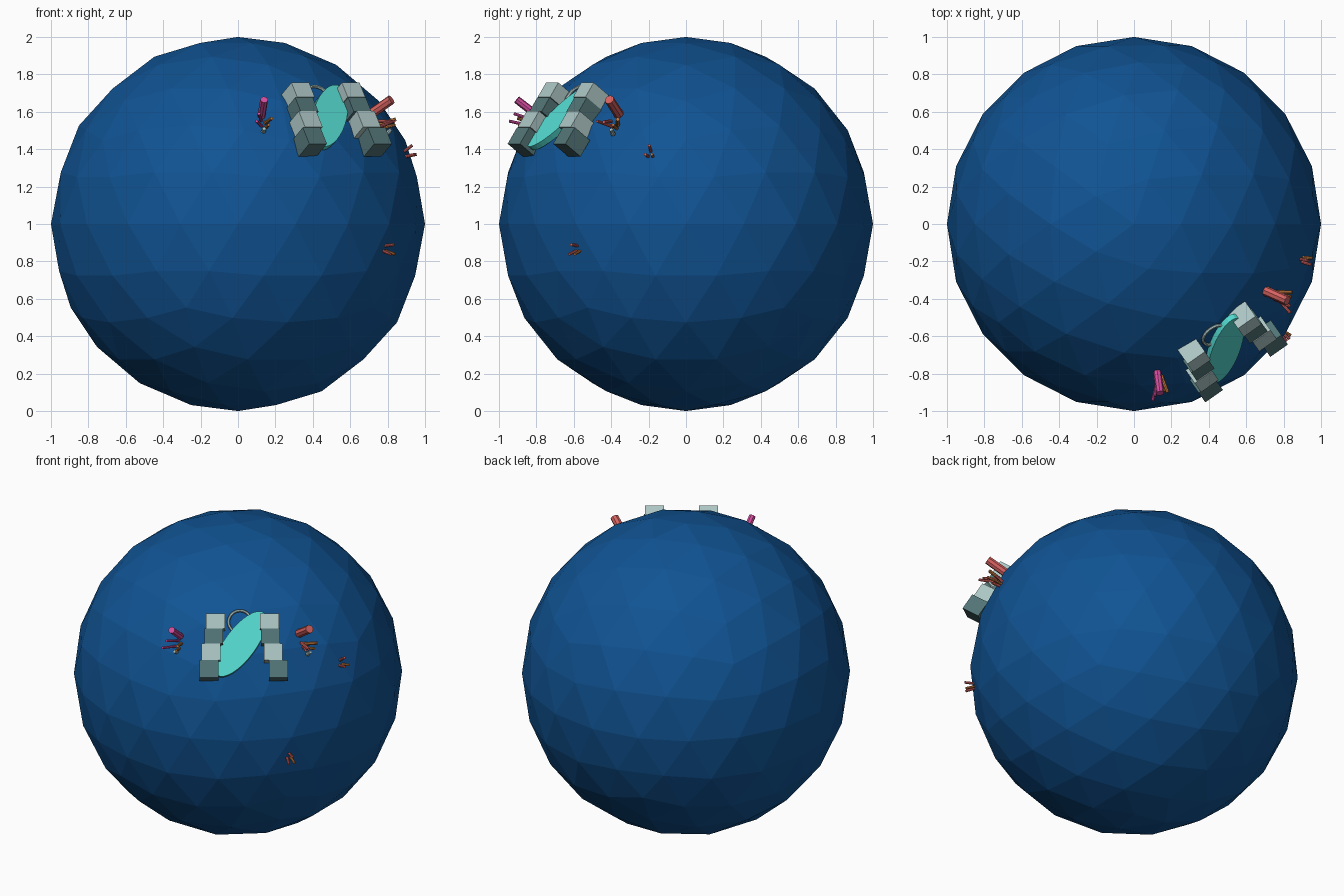
import bpy, bmesh, math
from mathutils import Matrix, Vector

if "Cube" in bpy.data.objects:
    bpy.data.objects.remove(bpy.data.objects["Cube"])


def srgb(r, g, b):
    f = lambda c: (c / 255 / 12.92) if c < 10 else ((c / 255 + 0.055) / 1.055) ** 2.4
    return (f(r), f(g), f(b), 1)


def mat(name, *c):
    m = bpy.data.materials.new(name)
    m.diffuse_color = srgb(*c)
    m.use_nodes = True
    m.node_tree.nodes["Principled BSDF"].inputs["Base Color"].default_value = m.diffuse_color
    return m


OCEAN = mat("ocean_blue", 16, 83, 147)
PALE = mat("pale_stone", 172, 198, 196)
DARK = mat("dark_stone", 82, 116, 118)
CYAN = mat("cyan_glow", 84, 218, 208)
PINK = mat("pink_coral", 214, 78, 160)
RED = mat("red_coral", 214, 98, 96)
ORANGE = mat("orange_coral", 196, 120, 60)

CENTRE = Vector((0, 0, 1))
AZ, EL = math.radians(-55), math.radians(35)
# local frame of the ruin: side, up along the surface, outward
n = Vector((math.cos(EL) * math.cos(AZ), math.cos(EL) * math.sin(AZ), math.sin(EL)))
t = Vector((-math.sin(AZ), math.cos(AZ), 0))
m = n.cross(t)
FRAME = Matrix.Translation(CENTRE) @ Matrix((t, m, n)).transposed().to_4x4()


def finish(name, bm, material, matrix=Matrix()):
    bm.transform(matrix)
    me = bpy.data.meshes.new(name)
    bm.to_mesh(me)
    bm.free()
    me.materials.append(material)
    ob = bpy.data.objects.new(name, me)
    bpy.context.collection.objects.link(ob)
    return ob


# planet
bm = bmesh.new()
bmesh.ops.create_icosphere(bm, subdivisions=3, radius=1)
finish("ocean_globe", bm, OCEAN, Matrix.Translation(CENTRE))

# two pillars of four stacked blocks, alternating pale and dark
edges = [0.174, 0.08, -0.012, -0.115, -0.222]
columns = {"left": [-0.138, -0.148, -0.165, -0.177],
           "right": [0.192, 0.198, 0.215, 0.247]}
for side, xs in columns.items():
    for i, x in enumerate(xs):
        hi, lo = edges[i], edges[i + 1]
        top = 1.070 if i % 2 == 0 else 1.065
        bm = bmesh.new()
        bmesh.ops.create_cube(bm, size=1)
        bm.transform(Matrix.Translation((x, (hi + lo) / 2, top - 0.06))
                     @ Matrix.Diagonal((0.115, hi - lo, 0.12, 1)))
        finish(f"{side}_pillar_block_{i + 1}", bm, DARK if i % 2 else PALE, FRAME)

# leaning oval portal disc
bm = bmesh.new()
bmesh.ops.create_cone(bm, cap_ends=True, segments=32, radius1=1, radius2=1, depth=1)
bm.transform(Matrix.Translation((0.015, -0.005, 1.0)) @ Matrix.Rotation(math.radians(54), 4, 'Z')
             @ Matrix.Diagonal((0.24, 0.095, 0.035, 1)))
finish("portal_disc", bm, CYAN, FRAME)

# stone ring behind the disc
bpy.ops.mesh.primitive_torus_add(major_segments=20, minor_segments=6,
                                 major_radius=0.07, minor_radius=0.009)
ring = bpy.context.object
ring.name = "stone_ring"
ring.data.transform(FRAME @ Matrix.Translation((0.012, 0.135, 0.99)))
ring.data.materials.append(PALE)


# corals: tubes from base to tip, coordinates relative to the globe centre
def tube(name, base, tip, r1, r2, material):
    a, b = Vector(base), Vector(tip)
    bm = bmesh.new()
    bmesh.ops.create_cone(bm, cap_ends=True, segments=8, radius1=r1, radius2=r2,
                          depth=(b - a).length)
    rot = (b - a).to_track_quat('Z', 'Y').to_matrix().to_4x4()
    finish(name, bm, material, Matrix.Translation(CENTRE + (a + b) / 2) @ rot)


tube("pink_coral_trunk", (.122, -.77, .56), (.14, -.905, .665), .022, .021, PINK)
tube("pink_coral_branch_low", (.13, -.81, .52), (.10, -.945, .55), .009, .008, PINK)
tube("pink_coral_branch_mid", (.125, -.80, .55), (.112, -.92, .59), .009, .008, PINK)
tube("pink_coral_branch_orange", (.145, -.81, .54), (.18, -.90, .565), .011, .009, ORANGE)
tube("pink_coral_branch_small", (.14, -.82, .51), (.165, -.895, .53), .010, .008, ORANGE)
tube("pink_coral_pebble", (.135, -.84, .49), (.14, -.875, .51), .014, .010, PALE)

tube("red_coral_trunk", (.69, -.352, .575), (.82, -.41, .665), .027, .026, RED)
tube("red_coral_branch_low", (.76, -.39, .52), (.835, -.475, .55), .010, .008, RED)
tube("red_coral_branch_mid", (.75, -.40, .55), (.835, -.44, .545), .010, .009, RED)
tube("red_coral_branch_orange", (.75, -.365, .53), (.845, -.365, .56), .012, .010, ORANGE)
tube("red_coral_branch_small", (.76, -.37, .51), (.84, -.39, .53), .010, .008, ORANGE)
tube("red_coral_pebble", (.79, -.39, .48), (.82, -.40, .505), .014, .010, PALE)


# small sprigs: three tubes fanned around the outward direction
def sprig(name, p):
    out = Vector(p).normalized()
    side = Vector((0, 0, 1)).cross(out).normalized()
    up = out.cross(side)
    for k, (s, u, c) in enumerate([(0, .03, RED), (.018, -.022, ORANGE), (-.018, -.022, RED)]):
        base = out * 0.955 + side * s * 0.5 + up * u * 0.3
        tube(f"{name}_{k + 1}", base, out * 1.04 + side * s + up * u, .009, .008, c)


sprig("side_sprig", (.90, -.19, .375))
sprig("lower_sprig", (.80, -.59, -.135))
